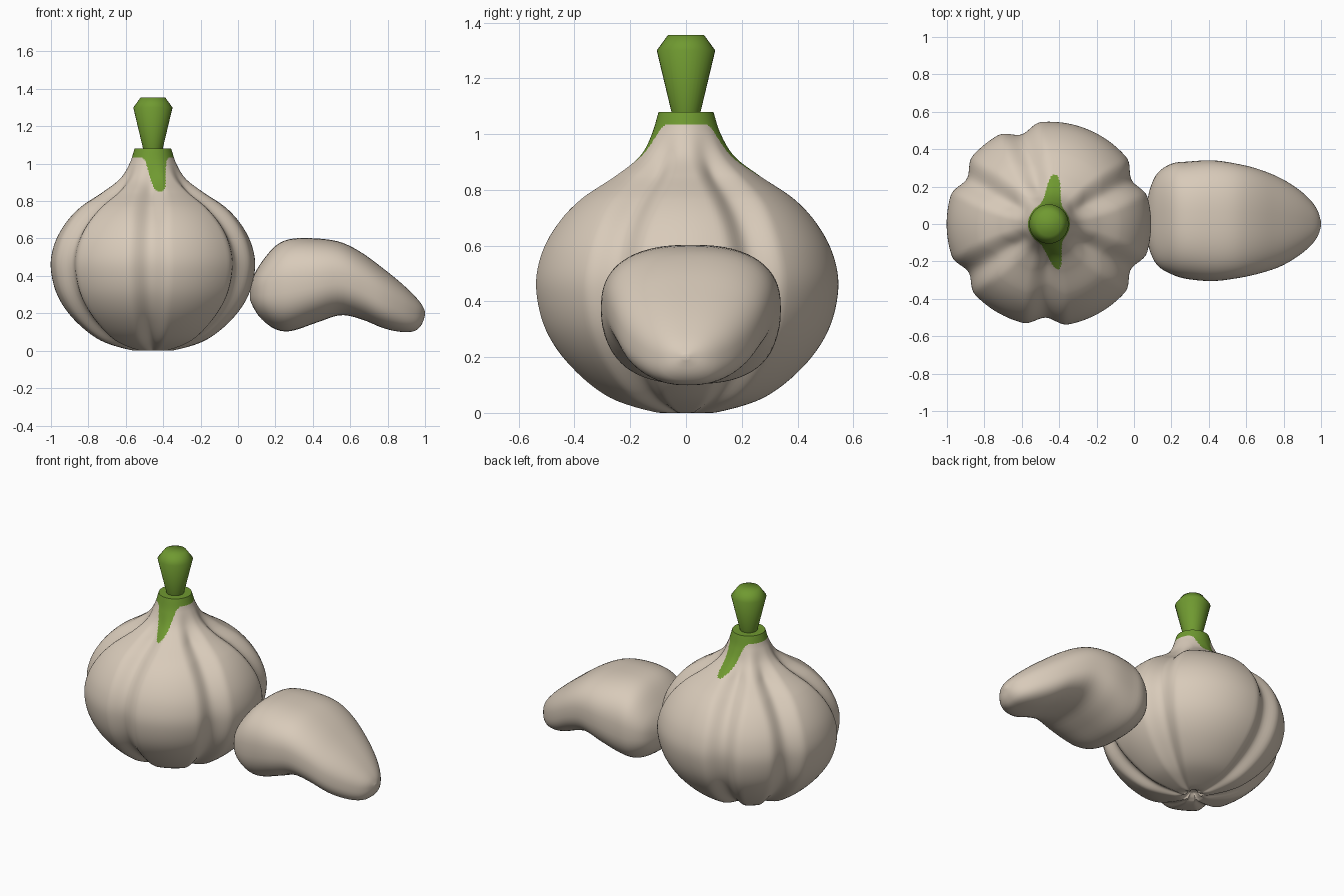
import bpy, bmesh, math

if "Cube" in bpy.data.objects:
    bpy.data.objects.remove(bpy.data.objects["Cube"])


def material(name, rgb):
    m = bpy.data.materials.new(name)
    m.diffuse_color = (*rgb, 1)
    m.use_nodes = True
    m.node_tree.nodes["Principled BSDF"].inputs["Base Color"].default_value = m.diffuse_color
    return m


cream = material("cream skin", (0.69, 0.595, 0.49))
green = material("stem green", (0.16, 0.32, 0.03))


def interp(points, t):
    """Smooth (monotone-ish cubic) lookup in a list of rows keyed by their first value."""
    n = len(points)
    t = min(max(t, points[0][0]), points[-1][0])
    i = max(k for k in range(n - 1) if points[k][0] <= t)
    a, b = points[i], points[i + 1]
    p, q = points[max(i - 1, 0)], points[min(i + 2, n - 1)]
    h = b[0] - a[0]
    u = (t - a[0]) / h
    out = []
    for c in range(1, len(a)):
        ma = (b[c] - p[c]) / (b[0] - p[0]) * h
        mb = (q[c] - a[c]) / (q[0] - a[0]) * h
        out.append((2*u**3 - 3*u*u + 1) * a[c] + (u**3 - 2*u*u + u) * ma
                   + (3*u*u - 2*u**3) * b[c] + (u**3 - u*u) * mb)
    return out


def loft(name, rings, mats, pick=None, angle=40):
    """Skin a list of closed rings, cap both ends, colour faces by a rule."""
    bm = bmesh.new()
    rows = [[bm.verts.new(p) for p in ring] for ring in rings]
    n = len(rows[0])
    for a, b in zip(rows, rows[1:]):
        for j in range(n):
            k = (j + 1) % n
            bm.faces.new((a[j], a[k], b[k], b[j]))
    bm.faces.new(rows[0][::-1])
    bm.faces.new(rows[-1])
    bmesh.ops.recalc_face_normals(bm, faces=bm.faces)
    if pick:
        for f in bm.faces:
            f.material_index = pick(f.calc_center_median())
    me = bpy.data.meshes.new(name)
    bm.to_mesh(me)
    bm.free()
    for m in mats:
        me.materials.append(m)
    ob = bpy.data.objects.new(name, me)
    bpy.context.collection.objects.link(ob)
    bpy.ops.object.select_all(action='DESELECT')
    bpy.context.view_layer.objects.active = ob
    ob.select_set(True)
    bpy.ops.object.shade_smooth_by_angle(angle=math.radians(angle))
    return ob


CX = -0.455


def gap(a, b):
    return abs((a - b + 180) % 360 - 180)


# Bulb: lobed body of revolution. Rows: step, radius, height, groove depth, groove half width
profile = [
    (0, 0.02, 0.03, 0.0, 14), (1, 0.055, 0.008, 0.3, 17), (2, 0.11, 0.002, 0.36, 17),
    (3, 0.28, 0.055, 0.22, 15), (4, 0.42, 0.165, 0.14, 14), (5, 0.51, 0.295, 0.10, 13),
    (6, 0.546, 0.44, 0.085, 13), (7, 0.53, 0.56, 0.085, 13), (8, 0.475, 0.67, 0.11, 14),
    (9, 0.39, 0.765, 0.16, 17), (10, 0.265, 0.85, 0.20, 21), (11, 0.175, 0.92, 0.10, 24),
    (12, 0.125, 1.0, 0.02, 24), (13, 0.098, 1.08, 0.0, 24)]
grooves = (28, 107, 151, 211, 268, 331)
SEG = 180


def bulb_ring(step):
    r, z, depth, width = interp(profile, step)
    ring = []
    for j in range(SEG):
        deg = j * 360 / SEG
        d = min(gap(deg, g) for g in grooves)
        cut = 0.5 + 0.5 * math.cos(math.pi * d / width) if d < width else 0
        rr = r * (1 - max(depth, 0) * cut)
        t = math.radians(deg)
        ring.append((CX + rr * math.cos(t), rr * math.sin(t), max(z, 0)))
    return ring


def bulb_colour(c):
    # green neck with one tongue running down the front and one down the back
    deg = math.degrees(math.atan2(c.y, c.x - CX))
    d = min(gap(deg, 279), gap(deg, 83))
    return int(c.z > 1.035 - 0.185 * math.exp(-(d / 20) ** 2))


steps = [i / 6 for i in range(54)] + [9 + i / 14 for i in range(57)]
loft("garlic_bulb", [bulb_ring(s) for s in steps], [cream, green], bulb_colour)

# Stem: flared stalk with a chamfered top
stem = [(0.05, 1.07), (0.105, 1.30), (0.065, 1.355)]
loft("stem", [[(CX + r * math.cos(j * math.pi / 16), r * math.sin(j * math.pi / 16), z)
               for j in range(32)] for r, z in stem], [green], angle=60)

# Loose clove: rows of x, bottom z, top z, low y, high y
clove = [
    (0.065, 0.27, 0.33, -0.05, 0.08), (0.08, 0.235, 0.39, -0.13, 0.17),
    (0.12, 0.175, 0.465, -0.215, 0.265), (0.20, 0.115, 0.56, -0.268, 0.322),
    (0.28, 0.105, 0.597, -0.293, 0.333), (0.42, 0.15, 0.60, -0.305, 0.34),
    (0.55, 0.19, 0.58, -0.29, 0.322), (0.66, 0.168, 0.525, -0.267, 0.295),
    (0.78, 0.12, 0.437, -0.228, 0.247), (0.88, 0.1, 0.355, -0.17, 0.185),
    (0.95, 0.108, 0.287, -0.11, 0.12), (0.985, 0.145, 0.243, -0.06, 0.065),
    (1.0, 0.19, 0.21, -0.012, 0.012)]


def spow(v, e):
    return math.copysign(abs(v) ** e, v)


def clove_ring(x):
    z0, z1, y0, y1 = interp(clove, x)
    ring = []
    for j in range(64):
        t = j * math.pi / 32
        ring.append((x, (y0 + y1) / 2 + (y1 - y0) / 2 * spow(math.cos(t), 0.8),
                     (z0 + z1) / 2 + (z1 - z0) / 2 * spow(math.sin(t), 0.8)))
    return ring


# stations crowd towards both rounded ends
xs = [0.5325 - 0.4675 * math.cos(math.pi * i / 48) for i in range(49)]
loft("loose_clove", [clove_ring(x) for x in xs], [cream], angle=60)
